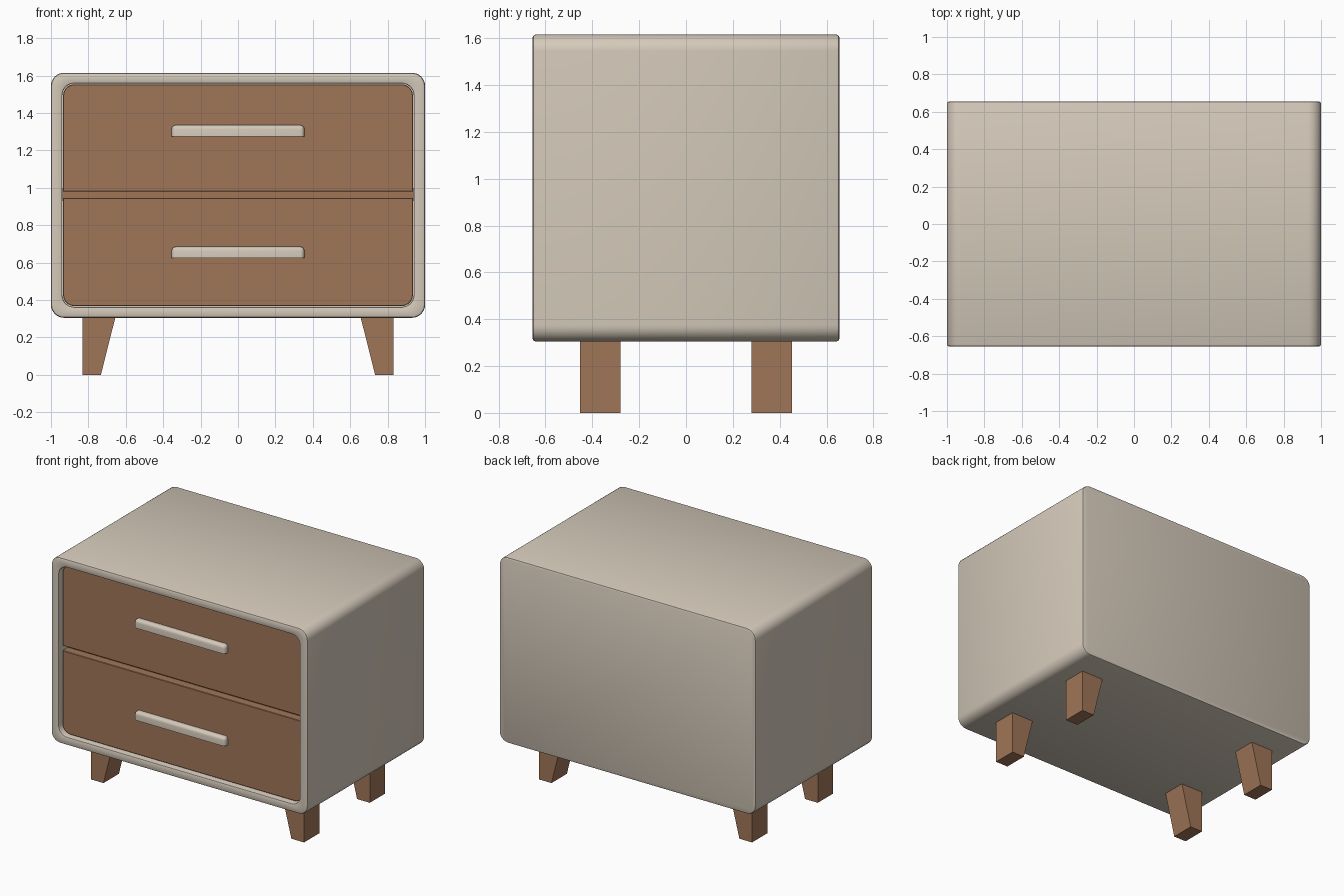
import bpy, bmesh, math

if "Cube" in bpy.data.objects:
    bpy.data.objects.remove(bpy.data.objects["Cube"])


def material(name, rgb):
    m = bpy.data.materials.new(name)
    m.diffuse_color = (*rgb, 1)
    m.use_nodes = True
    m.node_tree.nodes["Principled BSDF"].inputs["Base Color"].default_value = m.diffuse_color
    return m


CREAM = material("cream paint", (0.66, 0.585, 0.49))
WOOD = material("brown wood", (0.35, 0.18, 0.097))


def finish(name, bm, mat, smooth=True):
    bmesh.ops.recalc_face_normals(bm, faces=bm.faces[:])
    me = bpy.data.meshes.new(name)
    bm.to_mesh(me)
    bm.free()
    me.materials.append(mat)
    ob = bpy.data.objects.new(name, me)
    bpy.context.collection.objects.link(ob)
    if smooth:
        bpy.ops.object.select_all(action='DESELECT')
        ob.select_set(True)
        bpy.context.view_layer.objects.active = ob
        bpy.ops.object.shade_smooth_by_angle(angle=math.radians(35))
    return ob


def outline(hx, z0, z1, r_bottom, r_top, inset, n=8):
    """Rounded rectangle in x-z; a zero radius gives a square corner."""
    pts = []
    for sx, sz, r, a0 in ((1, 1, r_top, 0), (-1, 1, r_top, 90),
                          (-1, -1, r_bottom, 180), (1, -1, r_bottom, 270)):
        x, z = sx * (hx - inset), (z1 - inset if sz > 0 else z0 + inset)
        if r == 0:
            pts.append((x, z))
            continue
        r -= inset
        for i in range(n + 1):
            a = math.radians(a0 + 90 * i / n)
            pts.append((x - sx * r + r * math.cos(a), z - sz * r + r * math.sin(a)))
    return pts


def loft(name, mat, rings):
    """Skin a list of (y, outline) rings and cap both ends."""
    bm = bmesh.new()
    loops = [[bm.verts.new((x, y, z)) for x, z in pts] for y, pts in rings]
    for a, b in zip(loops, loops[1:]):
        for i in range(len(a)):
            j = (i + 1) % len(a)
            bm.faces.new((a[i], a[j], b[j], b[i]))
    bm.faces.new(loops[0])
    bm.faces.new(loops[-1])
    return finish(name, bm, mat)


# Cabinet shell with softened rims and a recessed front opening
outer = lambda i: outline(1.0, 0.305, 1.615, 0.07, 0.07, i)
inner = lambda i: outline(0.94, 0.363, 1.558, 0.065, 0.065, i)
loft("cabinet_body", CREAM, [
    (0.655, outer(0.012)), (0.6515, outer(0.0035)), (0.643, outer(0)),
    (-0.643, outer(0)), (-0.6515, outer(0.0035)), (-0.655, outer(0.012)),
    (-0.655, inner(-0.006)), (-0.653, inner(-0.002)), (-0.648, inner(0)),
    (-0.55, inner(0))])

# Drawer fronts, rounded only at the outer corners
for name, z0, z1, rb, rt in (("upper_drawer", 0.98, 1.553, 0, 0.06),
                             ("lower_drawer", 0.368, 0.945, 0.06, 0)):
    ring = lambda i: outline(0.935, z0, z1, rb, rt, i)
    loft(name, WOOD, [(-0.54, ring(0)), (-0.617, ring(0)), (-0.62, ring(0.003))])

# Divider at the back of the gap between the drawers
bar = outline(0.938, 0.93, 1.0, 0, 0, 0)
loft("drawer_divider", WOOD, [(-0.545, bar), (-0.56, bar)])


def box(bm, x0, x1, y0, y1, z0, z1):
    bmesh.ops.create_cube(bm, size=1)
    for v in bm.verts:
        v.co = (x1 if v.co.x > 0 else x0, y1 if v.co.y > 0 else y0,
                z1 if v.co.z > 0 else z0)


# Handles: flat below, rounded over the top, front and ends
for name, z0 in (("upper_handle", 1.275), ("lower_handle", 0.625)):
    bm = bmesh.new()
    box(bm, -0.355, 0.355, -0.654, -0.61, z0, z0 + 0.06)
    edges = []
    for e in bm.edges:
        a, b = e.verts
        front = a.co.y < -0.65 and b.co.y < -0.65
        low = a.co.z < z0 + 0.01 and b.co.z < z0 + 0.01
        top_end = (a.co.z > z0 + 0.05 and b.co.z > z0 + 0.05
                   and abs(a.co.x - b.co.x) < 0.01)
        if (front and not low) or top_end:
            edges.append(e)
    bmesh.ops.bevel(bm, geom=edges, offset=0.022, segments=4, profile=0.5,
                    affect='EDGES')
    finish(name, bm, CREAM)

# Legs: straight on the outside, tapering inward at the foot
for sx, side in ((-1, "left"), (1, "right")):
    for sy, end in ((-1, "front"), (1, "back")):
        bm = bmesh.new()
        box(bm, 0.655, 0.832, 0.28, 0.452, 0, 0.31)
        for v in bm.verts:
            if v.co.z < 0.1 and v.co.x < 0.7:
                v.co.x = 0.733
            v.co.x *= sx
            v.co.y *= sy
        finish(f"{end}_{side}_leg", bm, WOOD, smooth=False)
